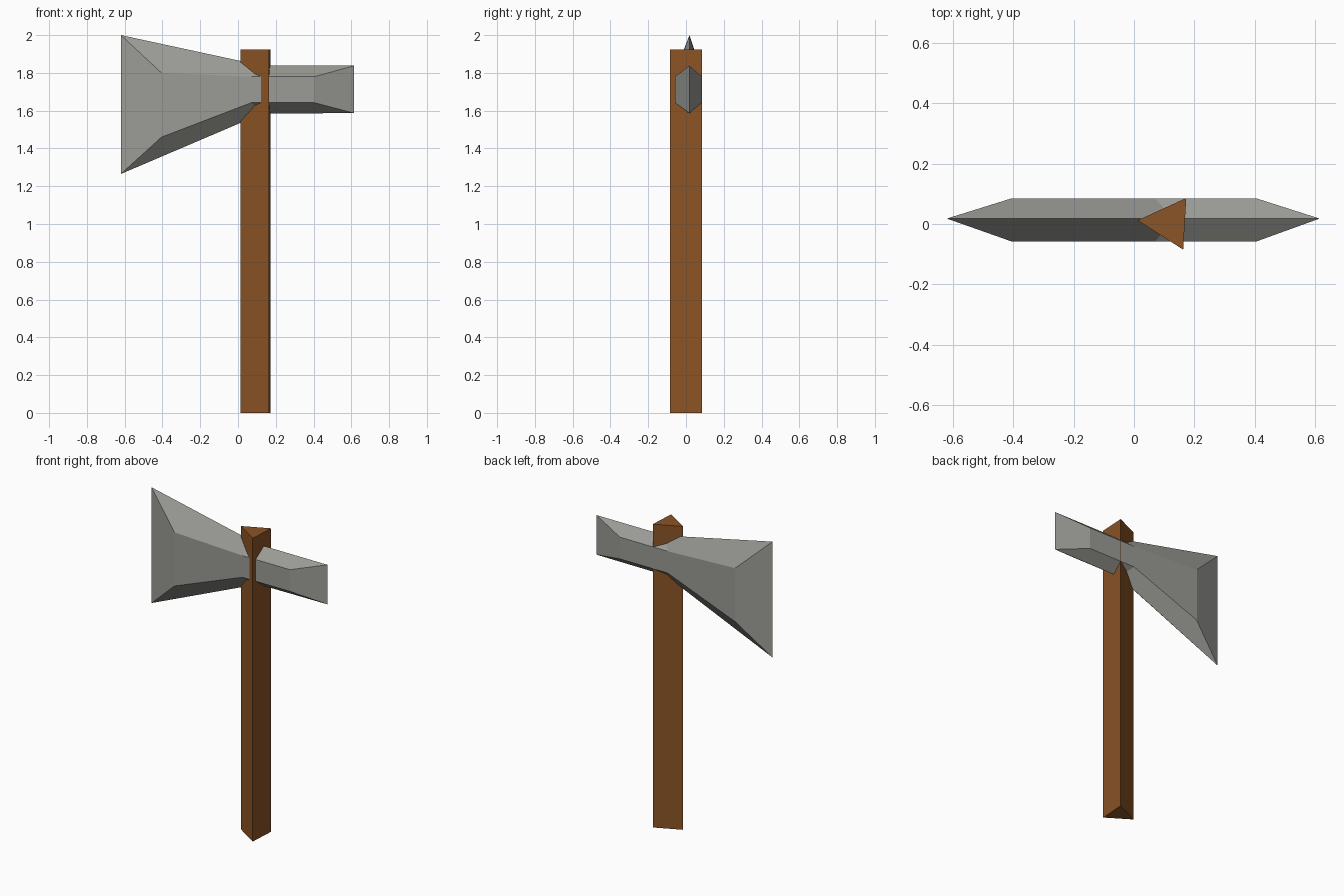
import bpy
import bmesh

if "Cube" in bpy.data.objects:
    bpy.data.objects.remove(bpy.data.objects["Cube"])


def material(name, rgb):
    m = bpy.data.materials.new(name)
    m.diffuse_color = (*rgb, 1)
    m.use_nodes = True
    m.node_tree.nodes["Principled BSDF"].inputs["Base Color"].default_value = m.diffuse_color
    return m


def finish(name, bm, mat):
    bmesh.ops.recalc_face_normals(bm, faces=bm.faces[:])
    mesh = bpy.data.meshes.new(name)
    bm.to_mesh(mesh)
    bm.free()
    mesh.materials.append(mat)
    obj = bpy.data.objects.new(name, mesh)
    bpy.context.collection.objects.link(obj)
    return obj


wood = material("brown wood", (0.258, 0.089, 0.019))
steel = material("grey steel", (0.328, 0.332, 0.305))

# Handle: three-sided prism
bm = bmesh.new()
base = bm.faces.new([bm.verts.new((x, y, 0)) for x, y in
                     ((0.012, 0.012), (0.163, -0.085), (0.173, 0.086))])
top = bmesh.ops.extrude_face_region(bm, geom=[base], use_keep_orig=True)
bmesh.ops.translate(bm, vec=(0, 0, 1.925),
                    verts=[v for v in top["geom"] if isinstance(v, bmesh.types.BMVert)])
finish("handle", bm, wood)

# Axe head: upper and lower ridges joined to flat cheeks on both sides
RIDGE_Y = 0.018
ridge = [(-0.62, 2.0, 1.265), (0.13, 1.838, 1.585), (0.615, 1.838, 1.587)]  # x, top z, bottom z
cheek = [(-0.405, 1.80, 1.46), (0.07, 1.78, 1.642), (0.405, 1.78, 1.642)]

bm = bmesh.new()


def station(points, y):
    return [(bm.verts.new((x, y, t)), bm.verts.new((x, y, b))) for x, t, b in points]


spine = station(ridge, RIDGE_Y)
for y in (-0.058, 0.085):
    side = station(cheek, y)
    # Bevels running out to the blade edge and the rear edge
    for i in (0, 2):
        bm.faces.new((spine[i][0], spine[i][1], side[i][1], side[i][0]))
    for i in (0, 1):
        # Flat cheek, then the upper and lower slopes
        bm.faces.new((side[i][0], side[i][1], side[i + 1][1], side[i + 1][0]))
        for k in (0, 1):
            bm.faces.new((spine[i][k], side[i][k], side[i + 1][k], spine[i + 1][k]))
finish("axe_head", bm, steel)
